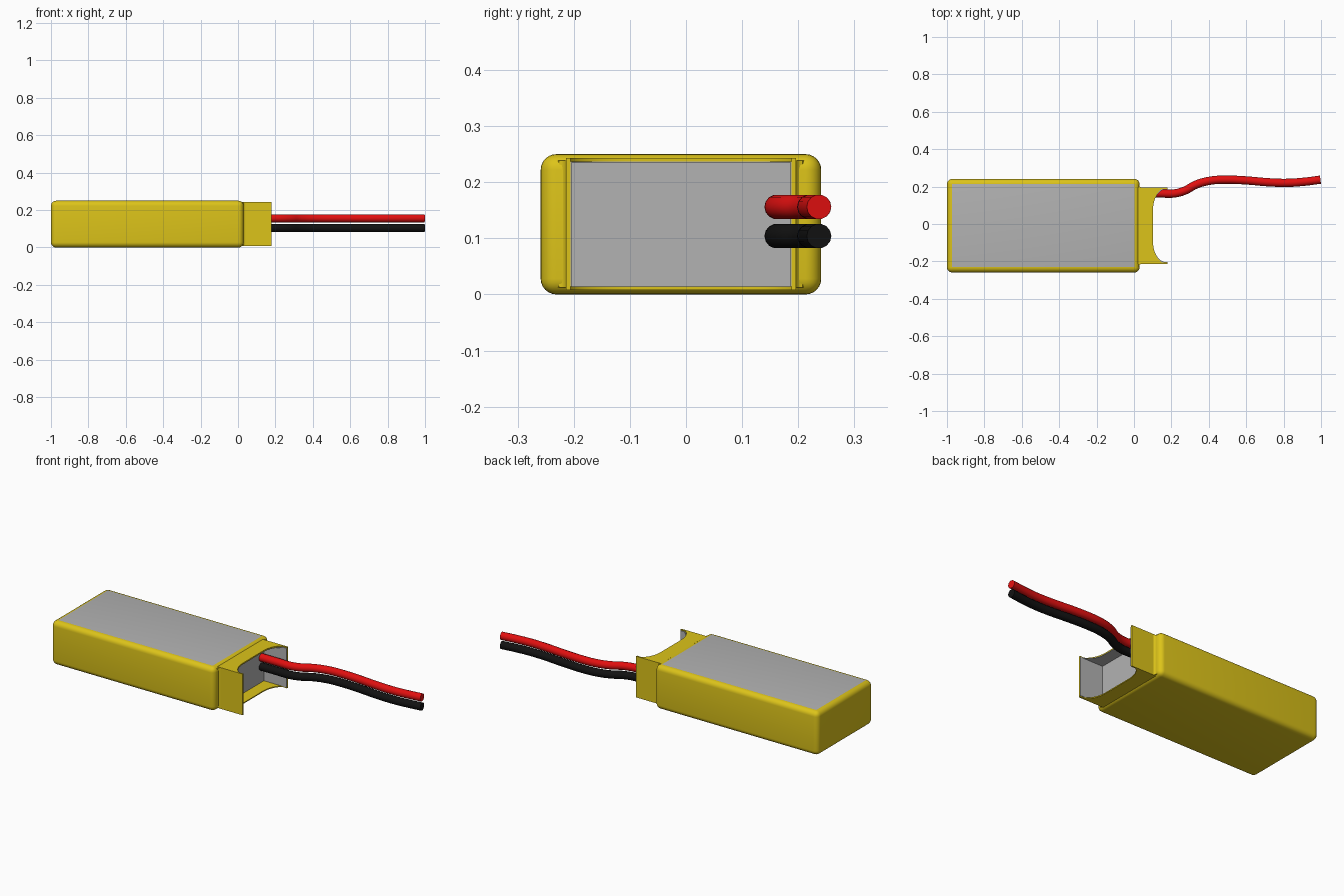
import bpy, bmesh, math
from mathutils import Vector

if "Cube" in bpy.data.objects:
    bpy.data.objects.remove(bpy.data.objects["Cube"])


def material(name, rgb):
    m = bpy.data.materials.new(name)
    m.diffuse_color = (*rgb, 1)
    m.use_nodes = True
    m.node_tree.nodes["Principled BSDF"].inputs["Base Color"].default_value = m.diffuse_color
    return m


YELLOW = material("yellow_wrap", (0.72, 0.55, 0.01))
GREY = material("grey_label", (0.45, 0.45, 0.45))
RED = material("red_insulation", (0.75, 0.005, 0.005))
BLACK = material("black_insulation", (0.006, 0.006, 0.006))


def finish(name, bm, *mats):
    bmesh.ops.recalc_face_normals(bm, faces=bm.faces)
    me = bpy.data.meshes.new(name)
    bm.to_mesh(me)
    bm.free()
    for m in mats:
        me.materials.append(m)
    ob = bpy.data.objects.new(name, me)
    bpy.context.collection.objects.link(ob)
    bpy.context.view_layer.objects.active = ob
    bpy.ops.object.select_all(action='DESELECT')
    ob.select_set(True)
    bpy.ops.object.shade_smooth_by_angle(angle=math.radians(35))
    return ob


def box(lo, hi):
    bm = bmesh.new()
    bmesh.ops.create_cube(bm, size=1)
    lo, hi = Vector(lo), Vector(hi)
    for v in bm.verts:
        v.co = (lo + hi) / 2 + v.co * (hi - lo)
    return bm


def prism(points, z0, z1):
    bm = bmesh.new()
    f = bm.faces.new([bm.verts.new((x, y, z0)) for x, y in points])
    r = bmesh.ops.extrude_face_region(bm, geom=[f])
    for v in r['geom']:
        if isinstance(v, bmesh.types.BMVert):
            v.co.z = z1
    return bm


CY = -0.009                    # centre line of the pack
X0, X1 = 0.01, 0.178           # collar start and end
HALF, WALL = 0.205, 0.008      # collar half width, wall thickness

# Rounded cell body, its flat top face carries the grey label
bm = box((-1, CY - 0.25, 0), (0.03, CY + 0.25, 0.25))
bmesh.ops.bevel(bm, geom=bm.edges[:], offset=0.028, segments=6,
                profile=0.5, affect='EDGES')
bm.normal_update()
for f in bm.faces:
    if f.normal.z > 0.999 and f.calc_area() > 0.1:
        f.material_index = 1
finish("battery_body", bm, YELLOW, GREY)


# Scooped outline shared by the collar's top and bottom flaps
def scoop(half):
    arc = [(X1 - 0.076 * math.sin(a), 0.09 + (half - 0.09) * math.cos(a))
           for a in [math.pi / 2 * i / 14 for i in range(15)]]
    right = [(x, CY - y) for x, y in arc]
    left = [(x, CY + y) for x, y in reversed(arc)]
    return [(X0, CY - half)] + right + left + [(X0, CY + half)]


for name, z0, z1 in (("bottom", 0.008, 0.014), ("top", 0.237, 0.243)):
    finish(f"collar_{name}_flap", prism(scoop(HALF), z0, z1), YELLOW)
inner = HALF - WALL
finish("collar_top_lining", prism(scoop(inner), 0.235, 0.2372), GREY)

# Collar side walls with grey inner lining
for name, s in (("left", 1), ("right", -1)):
    def wall(a, b, z0, z1):
        ys = sorted((CY + s * a, CY + s * b))
        return box((X0, ys[0], z0), (X1, ys[1], z1))
    finish(f"collar_{name}_wall", wall(inner, HALF, 0.008, 0.243), YELLOW)
    finish(f"collar_{name}_lining", wall(inner - 0.003, inner, 0.014, 0.237), GREY)

# Grey end of the cell seen inside the collar
finish("cell_end", box((0.0, CY - inner, 0.014), (0.034, CY + inner, 0.237)), GREY)

# Raised crease where the wrap folds from the body into the collar
for name, s in (("left", 1), ("right", -1)):
    pts = [(0.02, CY + s * 0.222)]
    pts += [(0.04 - 0.012 * math.sin(a), CY + s * (0.217 - 0.012 * math.cos(a)))
            for a in [math.pi / 2 * (1 - i / 6) for i in range(7)]]
    pts += [(0.02, CY + s * 0.205)]
    finish(f"{name}_fold", prism(pts, 0.012, 0.239), YELLOW)

# Pair of wires along one shared path
PATH = [(0.03, 0.163), (0.14, 0.163), (0.22, 0.164), (0.275, 0.18), (0.33, 0.21),
        (0.41, 0.232), (0.50, 0.237), (0.60, 0.233), (0.72, 0.223),
        (0.82, 0.220), (0.91, 0.226), (0.997, 0.237)]
for name, z, mat in (("red_wire", 0.156, RED), ("black_wire", 0.104, BLACK)):
    cu = bpy.data.curves.new(name, 'CURVE')
    cu.dimensions = '3D'
    cu.bevel_depth, cu.bevel_resolution = 0.022, 5
    cu.resolution_u = 6
    cu.use_fill_caps = True
    sp = cu.splines.new('BEZIER')
    sp.bezier_points.add(len(PATH) - 1)
    for p, (x, y) in zip(sp.bezier_points, PATH):
        p.co = (x, y, z)
        p.handle_left_type = p.handle_right_type = 'AUTO'
    cu.materials.append(mat)
    bpy.context.collection.objects.link(bpy.data.objects.new(name, cu))
